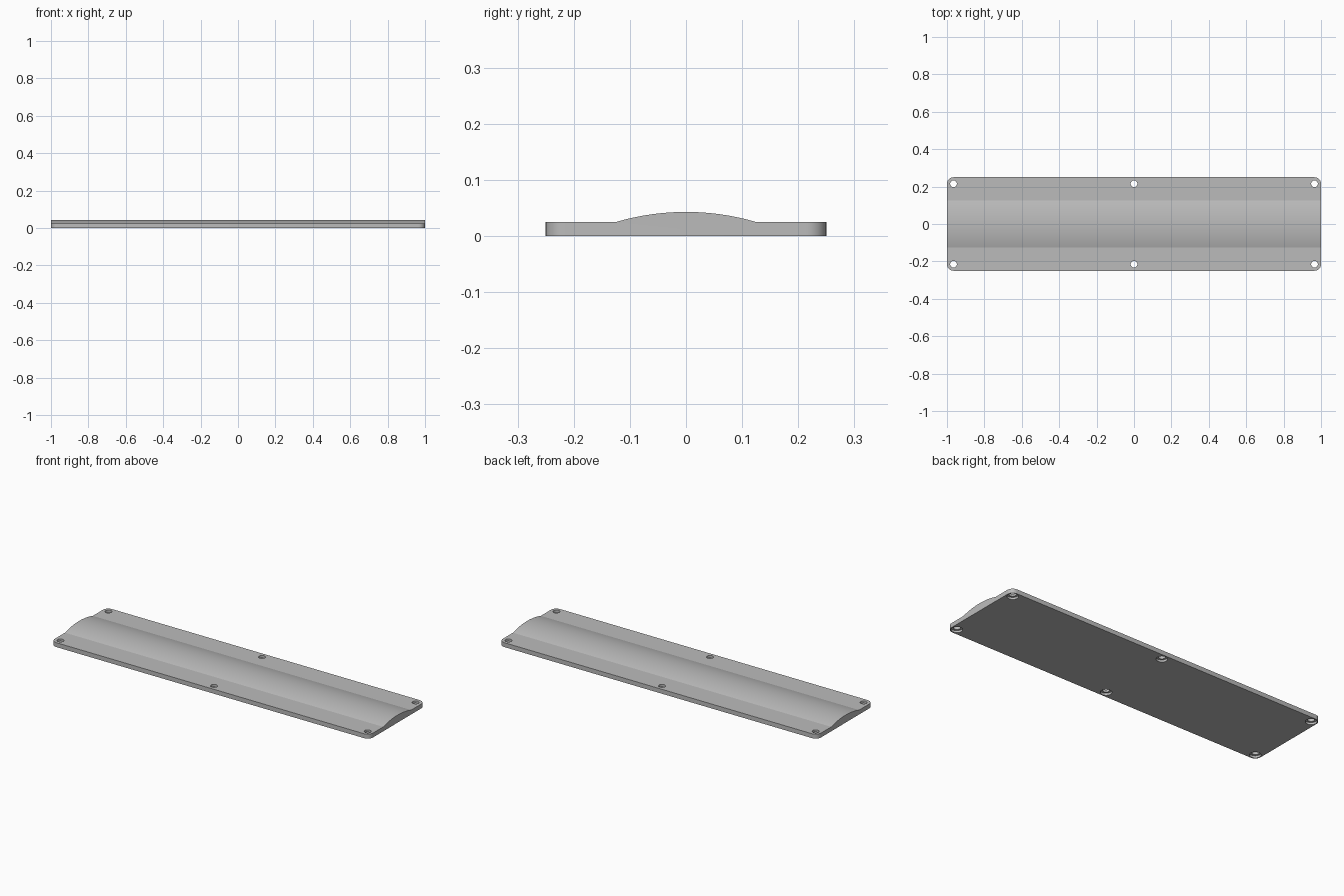
import bpy, bmesh, math

if "Cube" in bpy.data.objects:
    bpy.data.objects.remove(bpy.data.objects["Cube"])

L, W, T = 1.0, 0.25, 0.025        # half length, half width, flange thickness
RIDGE, RISE = 0.125, 0.018        # ridge half width and height above flange
INSET = 0.035                     # corner radius and hole distance from the edges

grey = bpy.data.materials.new("light grey")
grey.diffuse_color = (0.5, 0.5, 0.5, 1)
grey.use_nodes = True
grey.node_tree.nodes["Principled BSDF"].inputs["Base Color"].default_value = grey.diffuse_color

# Cross-section: flat flanges with a shallow arc between them
R = (RIDGE ** 2 + RISE ** 2) / (2 * RISE)
half = math.asin(RIDGE / R)
N = 32
profile = [(-W, 0), (W, 0), (W, T)]
for i in range(N + 1):
    a = half * (1 - 2 * i / N)
    profile.append((R * math.sin(a), T + RISE - R + R * math.cos(a)))
profile.append((-W, T))

# Cover plate: extruded section with rounded corners
bm = bmesh.new()
face = bm.faces.new([bm.verts.new((-L, y, z)) for y, z in profile])
ext = bmesh.ops.extrude_face_region(bm, geom=[face])
bmesh.ops.translate(bm, vec=(2 * L, 0, 0),
                    verts=[v for v in ext["geom"] if isinstance(v, bmesh.types.BMVert)])
bmesh.ops.recalc_face_normals(bm, faces=bm.faces)
corners = [e for e in bm.edges
           if all(abs(abs(v.co.y) - W) < 1e-5 for v in e.verts)
           and abs(e.verts[0].co.z - e.verts[1].co.z) > 0.01]
bmesh.ops.bevel(bm, geom=corners, offset=INSET, segments=10, profile=0.5, affect='EDGES')
mesh = bpy.data.meshes.new("cover_plate")
bm.to_mesh(mesh)
bm.free()
mesh.materials.append(grey)
plate = bpy.data.objects.new("cover_plate", mesh)
bpy.context.collection.objects.link(plate)


def drill(name, radius, z0, z1):
    """Cut one round hole at each of the six screw positions."""
    bm = bmesh.new()
    for x in (-L + INSET, 0, L - INSET):
        for y in (-W + INSET, W - INSET):
            new = bmesh.ops.create_cone(bm, cap_ends=True, segments=32, radius1=radius,
                                        radius2=radius, depth=z1 - z0)
            bmesh.ops.translate(bm, verts=new["verts"], vec=(x, y, (z0 + z1) / 2))
    me = bpy.data.meshes.new(name)
    bm.to_mesh(me)
    bm.free()
    me.materials.append(grey)
    cutter = bpy.data.objects.new(name, me)
    bpy.context.collection.objects.link(cutter)
    cutter.hide_render = True
    cutter.hide_set(True)
    mod = plate.modifiers.new(name, 'BOOLEAN')
    mod.operation, mod.solver, mod.object = 'DIFFERENCE', 'EXACT', cutter


# Screw holes and the wider recesses on the underside
drill("screw_hole_cutter", 0.018, -0.05, 0.1)
drill("recess_cutter", 0.029, -0.05, 0.012)

# Bake the holes, then shade the curved faces smooth
bpy.context.view_layer.objects.active = plate
plate.select_set(True)
for mod in list(plate.modifiers):
    bpy.ops.object.modifier_apply(modifier=mod.name)
bpy.ops.object.shade_smooth_by_angle(angle=math.radians(12))
